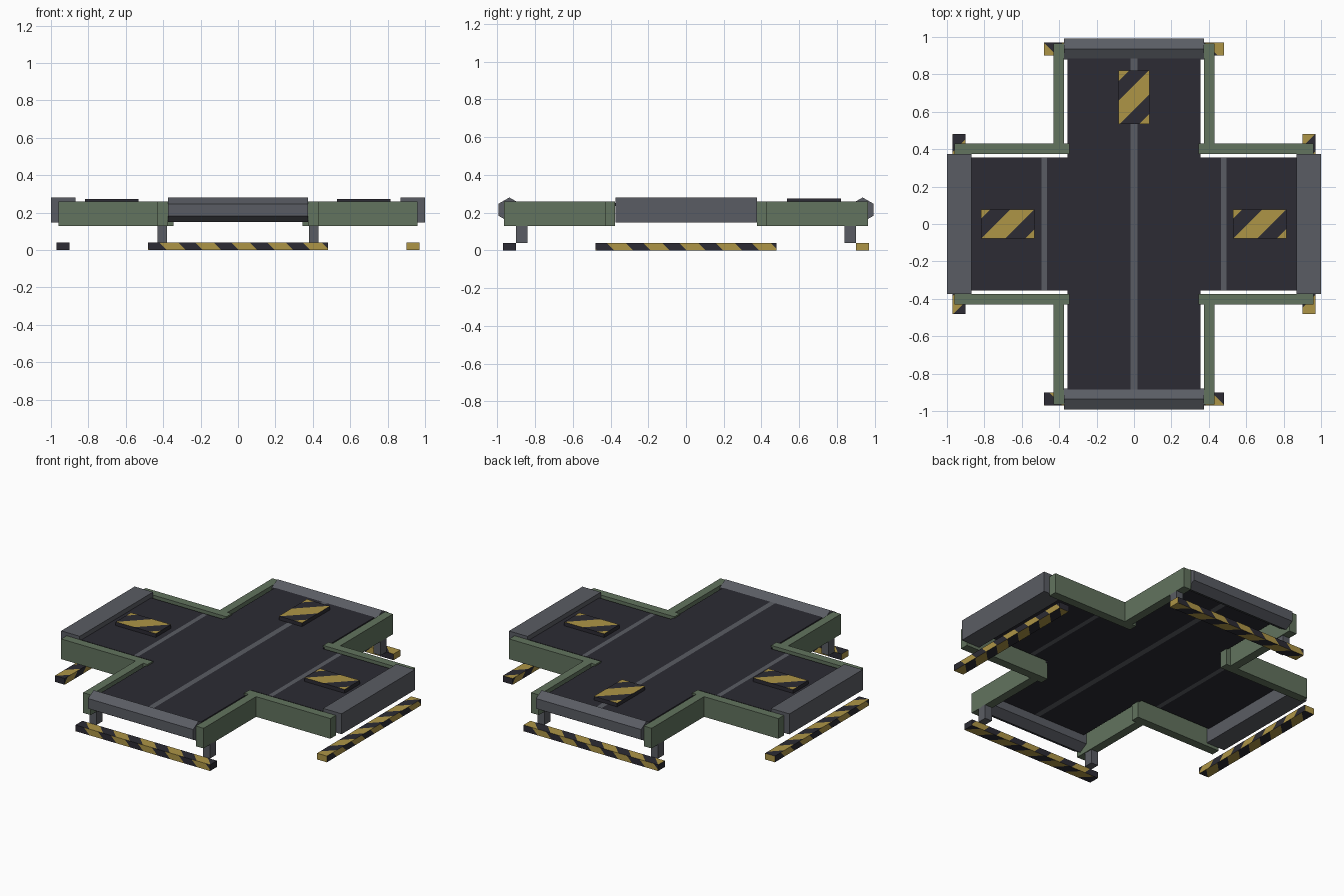
import bpy, bmesh, math
from mathutils import Vector, Matrix

cube = bpy.data.objects.get("Cube")
if cube:
    bpy.data.objects.remove(cube, do_unlink=True)


def material(name, color):
    m = bpy.data.materials.new(name)
    m.use_nodes = True
    m.diffuse_color = (*color, 1)
    m.node_tree.nodes["Principled BSDF"].inputs["Base Color"].default_value = (*color, 1)
    return m


GREEN = material("dull green", (0.122, 0.172, 0.112))
GREY = material("steel grey", (0.102, 0.108, 0.126))
DARK = material("dark deck", (0.025, 0.024, 0.033))
YELLOW = material("hazard yellow", (0.42, 0.30, 0.062))


def finish(name, bm, *mats):
    mesh = bpy.data.meshes.new(name)
    bm.to_mesh(mesh)
    bm.free()
    for m in mats:
        mesh.materials.append(m)
    ob = bpy.data.objects.new(name, mesh)
    bpy.context.collection.objects.link(ob)
    return ob


def box_mesh(lo, hi):
    lo, hi = Vector(lo), Vector(hi)
    bm = bmesh.new()
    bmesh.ops.create_cube(bm, size=1, matrix=Matrix.Translation((lo + hi) / 2)
                          @ Matrix.Diagonal((*(hi - lo), 1)))
    return bm


def box(name, lo, hi, mat):
    lo, hi = zip(*[sorted(pair) for pair in zip(lo, hi)])
    return finish(name, box_mesh(lo, hi), mat)


def stripe(bm, axis, slant, period, width, offset):
    """Cut slanted bands into the faces that look along one axis and paint them."""
    slant = Vector(slant)

    def group():
        bm.normal_update()
        return [f for f in bm.faces if abs(f.normal[axis]) > 0.9]

    for k in range(-4, 5):
        for side in (-0.5, 0.5):
            d = offset + k * period + side * width
            faces = group()
            geom = faces + list({e for f in faces for e in f.edges}) \
                + list({v for f in faces for v in f.verts})
            bmesh.ops.bisect_plane(bm, geom=geom, dist=1e-5, plane_no=slant,
                                   plane_co=slant * d / slant.length_squared)
    for f in group():
        u = f.calc_center_median().dot(slant) - offset
        f.material_index = int(abs(u - period * round(u / period)) < width / 2)


# Cross-shaped deck with inlaid grey lines
CENTRE, ARM, END = 0.018, 0.355, 0.89
right_edges = [CENTRE, ARM, 0.465, 0.495, END]
edges = [-x for x in reversed(right_edges)] + right_edges
bm = bmesh.new()
for a, b in zip(edges, edges[1:]):
    mid = abs(a + b) / 2
    half = END if mid < ARM else ARM
    f = bm.faces.new([bm.verts.new((x, y, 0.25)) for x, y in
                      ((a, -half), (b, -half), (b, half), (a, half))])
    f.material_index = int(mid < CENTRE or abs(mid - 0.48) < 0.01)
bmesh.ops.remove_doubles(bm, verts=bm.verts[:], dist=1e-4)
deck = finish("deck", bm, DARK, GREY)
solid = deck.modifiers.new("thickness", "SOLIDIFY")
solid.thickness = 0.015
solid.offset = -1

# Side rails around the four notches, and the posts under the two long ends
for sx, xname in ((-1, "right"), (1, "left")):
    for sy, yname in ((-1, "front"), (1, "back")):
        tag = f"{yname}_{xname}"
        box(f"cross_rail_{tag}", (sx * 0.345, sy * 0.375, 0.13),
            (sx * 0.96, sy * 0.43, 0.26), GREEN)
        box(f"long_rail_{tag}", (sx * 0.375, sy * 0.43, 0.13),
            (sx * 0.43, sy * 0.965, 0.26), GREEN)
        box(f"post_{tag}", (sx * 0.38, sy * 0.84, 0.04),
            (sx * 0.43, sy * 0.90, 0.135), GREY)

# Hexagonal end bars at front and back
for sy, name in ((-1, "front"), (1, "back")):
    bm = bmesh.new()
    bmesh.ops.create_cone(
        bm, cap_ends=True, segments=6, radius1=0.065, radius2=0.065, depth=0.75,
        matrix=Matrix.Translation((0, sy * 0.936, 0.215))
        @ Matrix.Rotation(math.pi / 2, 4, "Y"))
    # a hexagon corner must point straight up
    top = max(v.co.z for v in bm.verts)
    if top < 0.275:
        bmesh.ops.rotate(bm, verts=bm.verts[:], cent=(0, sy * 0.936, 0.215),
                         matrix=Matrix.Rotation(math.pi / 6, 3, "X"))
    finish(f"{name}_end_bar", bm, GREY)

# Square end bars at the sides
for sx, name in ((-1, "right"), (1, "left")):
    box(f"{name}_end_bar", (sx * 0.868, -0.373, 0.148), (sx, 0.375, 0.28), GREY)

# Striped bumpers on the ground, one per side, turned about the centre
for i, (name, top_shift) in enumerate((("front", 0.5), ("left", 0),
                                       ("back", 0), ("right", 0.5))):
    period = 0.192
    bm = box_mesh((-0.48, -0.97, 0), (0.48, -0.90, 0.04))
    stripe(bm, 1, (1, 0, 1), period, 0.1, 0.054)
    stripe(bm, 2, (1, 1, 0), period, 0.1, -0.90 + (0.4 + top_shift) * period)
    for f in bm.faces:
        if f.normal.x < -0.9:
            f.material_index = 1
    bmesh.ops.rotate(bm, verts=bm.verts[:], matrix=Matrix.Rotation(i * math.pi / 2, 3, "Z"))
    finish(f"{name}_bumper", bm, DARK, YELLOW)

# Hazard plates on three arms
for name, x, y, hx, hy in (("left", 0.672, 0, 0.143, 0.078),
                           ("right", -0.675, 0, 0.143, 0.078),
                           ("back", 0, 0.677, 0.083, 0.143)):
    bm = box_mesh((-hx, -hy, 0.25), (hx, hy, 0.274))
    stripe(bm, 2, (1, -1, 0), 0.235, 0.13, 0)
    bmesh.ops.translate(bm, verts=bm.verts[:], vec=(x, y, 0))
    finish(f"{name}_hazard_plate", bm, DARK, YELLOW)
